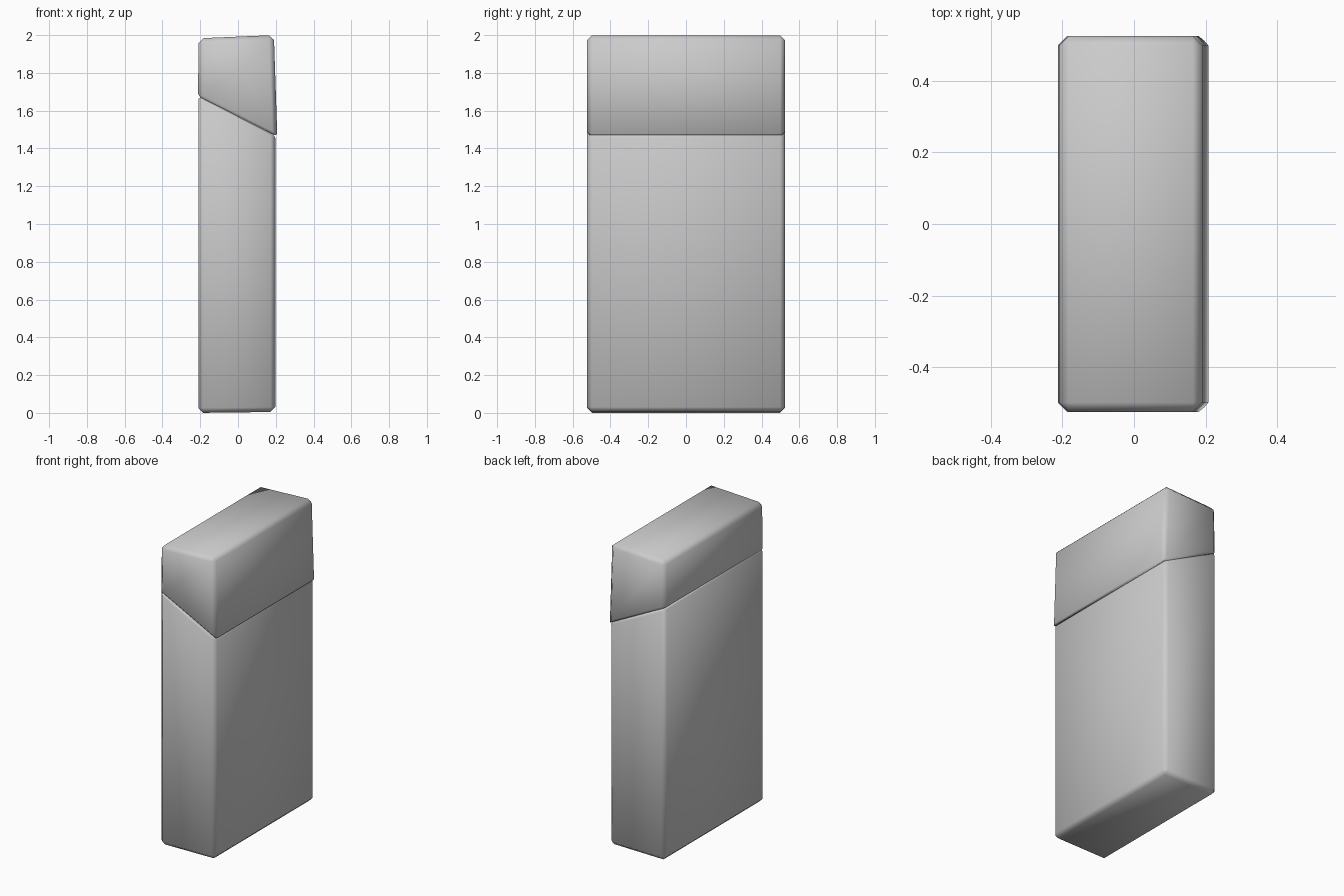
import bpy, bmesh

if "Cube" in bpy.data.objects:
    bpy.data.objects.remove(bpy.data.objects["Cube"])


def make_part(name, profile, seam, half_y=0.524):
    """Extrude an x-z profile along y; seam holds the profile corners on the split."""
    bm = bmesh.new()
    front = [bm.verts.new((x, -half_y, z)) for x, z in profile]
    back = [bm.verts.new((x, half_y, z)) for x, z in profile]
    n = len(profile)
    bm.faces.new(front)
    bm.faces.new(back[::-1])
    for i in range(n):
        j = (i + 1) % n
        bm.faces.new((front[j], front[i], back[i], back[j]))
    bmesh.ops.recalc_face_normals(bm, faces=bm.faces)

    # Fine bevel around the split, wider bevel on the outer edges
    seam_verts = {v for i in seam for v in (front[i], back[i])}
    weight = bm.edges.layers.float.new("bevel_weight_edge")
    for e in bm.edges:
        e[weight] = 0.5 if all(v in seam_verts for v in e.verts) else 1.0

    mesh = bpy.data.meshes.new(name)
    bm.to_mesh(mesh)
    bm.free()
    for p in mesh.polygons:
        p.use_smooth = True
    obj = bpy.data.objects.new(name, mesh)
    bpy.context.collection.objects.link(obj)

    bevel = obj.modifiers.new("edge_bevel", "BEVEL")
    bevel.limit_method = 'WEIGHT'
    bevel.width = 0.026
    bevel.segments = 1
    return obj


# Lower case with slanted top
make_part("case_body",
          [(-0.21, 0.0), (0.198, 0.005), (0.198, 1.468), (-0.21, 1.675)],
          seam=(2, 3))

# Flip lid, narrowing a little towards the top
make_part("flip_lid",
          [(-0.212, 1.677), (0.208, 1.464), (0.19, 2.0), (-0.208, 1.983)],
          seam=(0, 1))
